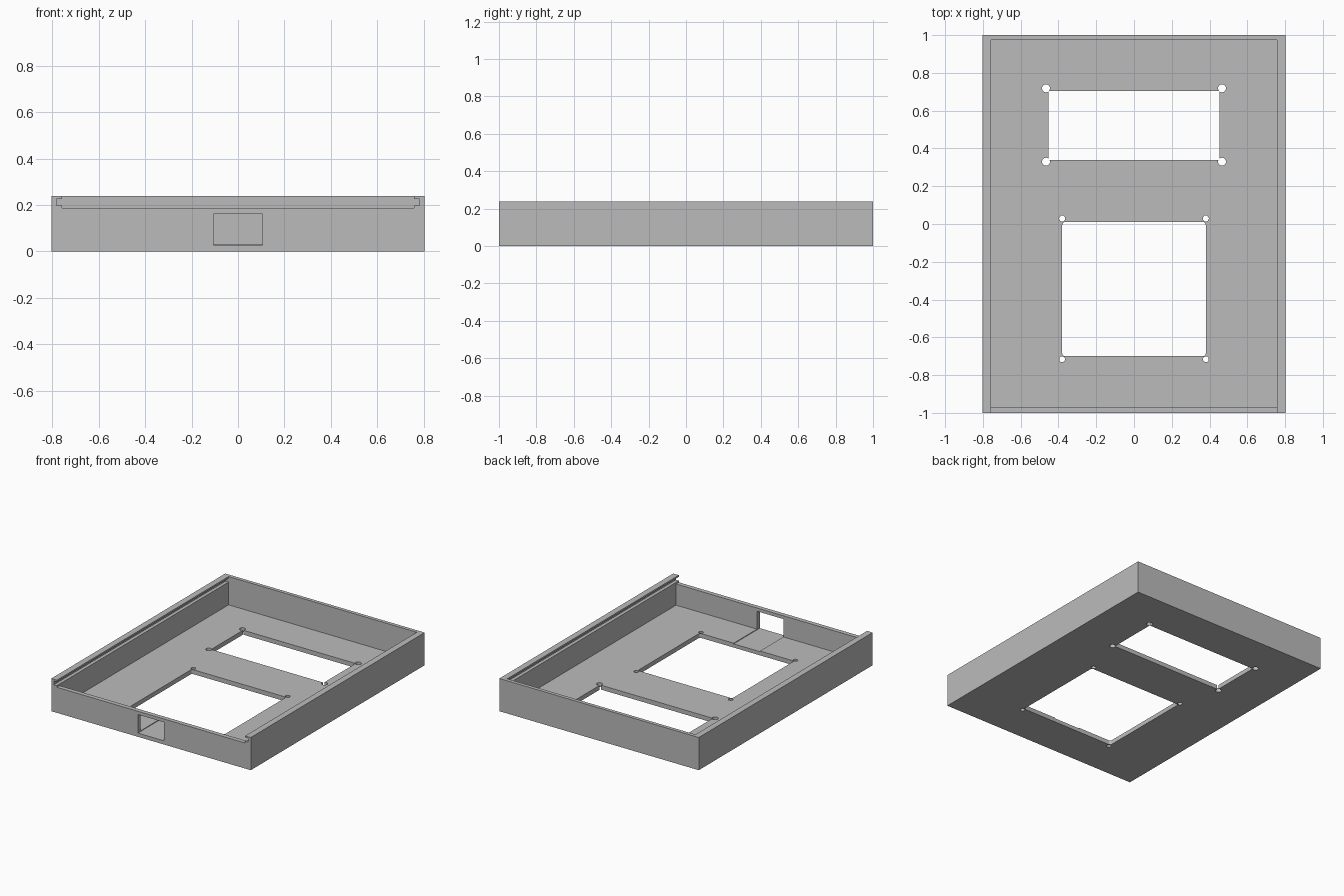
import bpy, bmesh, math
from mathutils import Vector

if "Cube" in bpy.data.objects:
    bpy.data.objects.remove(bpy.data.objects["Cube"])

grey = bpy.data.materials.new("plain_grey")
grey.diffuse_color = (0.5, 0.5, 0.5, 1)
grey.use_nodes = True
grey.node_tree.nodes["Principled BSDF"].inputs["Base Color"].default_value = grey.diffuse_color


def prism(name, points, lo, hi, axis="z"):
    """Extrude a closed outline along z (x, y points) or along y (x, z points)."""
    def place(p, d):
        return Vector((p[0], p[1], d)) if axis == "z" else Vector((p[0], d, p[1]))
    bm = bmesh.new()
    low = [bm.verts.new(place(p, lo)) for p in points]
    high = [bm.verts.new(place(p, hi)) for p in points]
    bm.faces.new(low)
    bm.faces.new(high)
    for i in range(len(points)):
        j = (i + 1) % len(points)
        bm.faces.new((low[i], low[j], high[j], high[i]))
    bmesh.ops.recalc_face_normals(bm, faces=bm.faces)
    mesh = bpy.data.meshes.new(name)
    bm.to_mesh(mesh)
    bm.free()
    obj = bpy.data.objects.new(name, mesh)
    obj.data.materials.append(grey)
    bpy.context.collection.objects.link(obj)
    return obj


def rect(x, lo, hi):
    return [(-x, lo), (x, lo), (x, hi), (-x, hi)]


def circle(cx, cy, r, n=24, start=0.0, sweep=math.tau, closed=True):
    steps = n if closed else n - 1
    return [(cx + r * math.cos(start + sweep * i / steps),
             cy + r * math.sin(start + sweep * i / steps)) for i in range(n)]


def rounded_rect(x, lo, hi, r):
    corners = [(x - r, hi - r), (r - x, hi - r), (r - x, lo + r), (x - r, lo + r)]
    return [p for k, (cx, cy) in enumerate(corners)
            for p in circle(cx, cy, r, 6, k * math.pi / 2, math.pi / 2, False)]


def cut(body, cutter):
    cutter.hide_render = True
    mod = body.modifiers.new("cut", "BOOLEAN")
    mod.operation = "DIFFERENCE"
    mod.solver = "EXACT"
    mod.object = cutter
    bpy.context.view_layer.objects.active = body
    bpy.ops.object.modifier_apply(modifier=mod.name)
    bpy.data.objects.remove(cutter, do_unlink=True)


FLOOR, HEIGHT, BACK = 0.032, 0.238, 0.974

# Outer block, hollowed into a tray
tray = prism("tray", rect(0.803, -1, 1), 0, HEIGHT)
cut(tray, prism("cavity", rect(0.758, -0.968, BACK), FLOOR, 0.4))

# Sliding lid slot: lowers the front wall and grooves both side walls
half = [(0.758, 0.186), (0.758, 0.198), (0.782, 0.198),
        (0.782, 0.226), (0.758, 0.226), (0.758, 0.4)]
slot = half + [(-x, z) for x, z in reversed(half)]
cut(tray, prism("lid_slot", slot, -1.1, BACK, "y"))

# Front port with a shallow channel in the floor behind it
cut(tray, prism("port", rect(0.106, 0.027, 0.162), -1.1, -0.66, "y"))

# Floor windows
cut(tray, prism("rear_window", rect(0.453, 0.339, 0.705), -0.1, 0.1))
cut(tray, prism("front_window", rounded_rect(0.38, -0.70, 0.011, 0.016), -0.1, 0.1))

# Screw holes at the window corners
for x, y, r in ((0.466, 0.718, 0.021), (0.466, 0.330, 0.021),
                (0.38, 0.029, 0.016), (0.38, -0.716, 0.0155)):
    for side in (-1, 1):
        cut(tray, prism("screw_hole", circle(side * x, y, r), -0.1, 0.1))

# Smooth round walls, sharp edges elsewhere
bpy.ops.object.select_all(action="DESELECT")
tray.select_set(True)
bpy.context.view_layer.objects.active = tray
bpy.ops.object.shade_smooth_by_angle(angle=math.radians(30))
